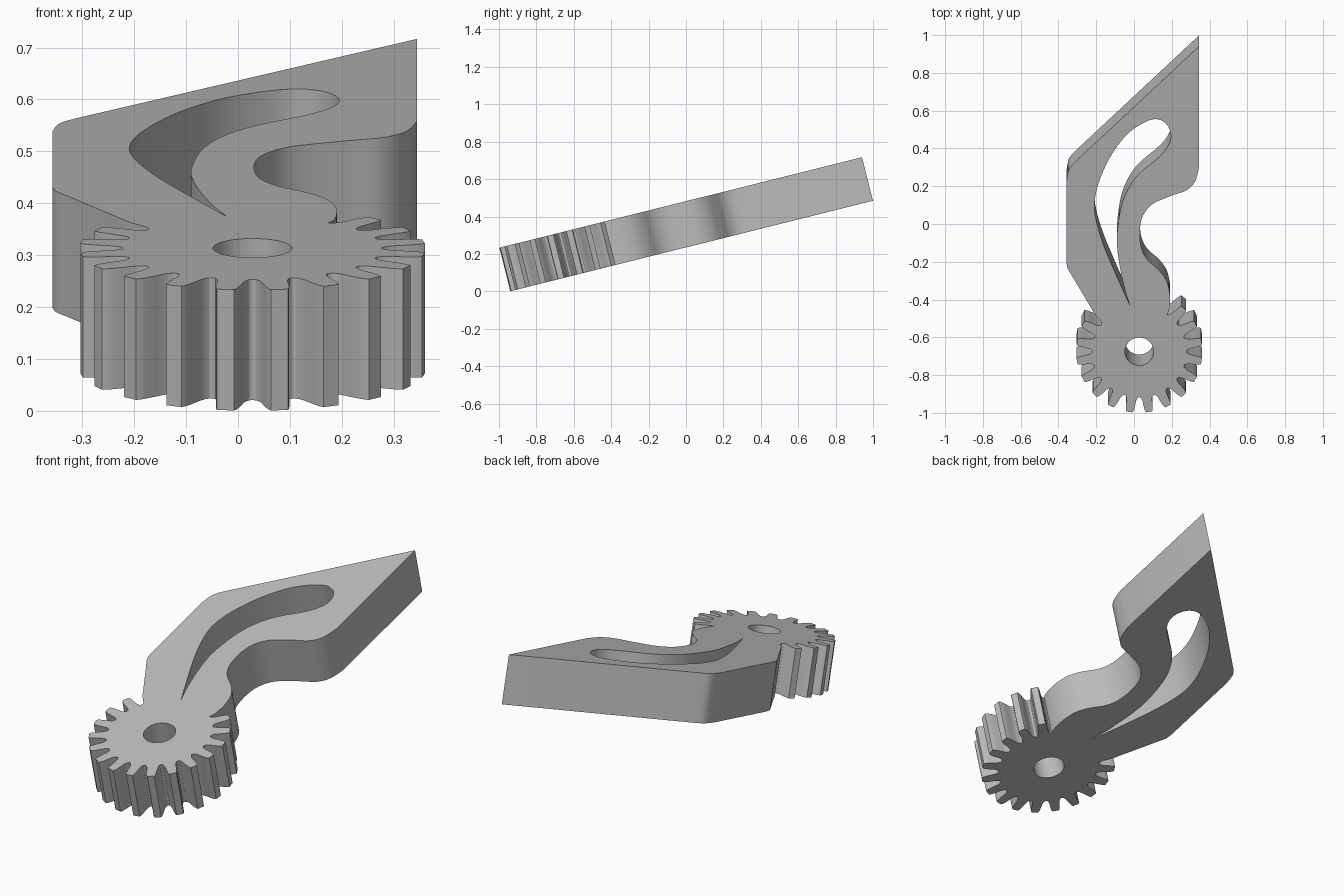
import bpy, bmesh
from math import radians, sin, cos

cube = bpy.data.objects.get("Cube")
if cube:
    bpy.data.objects.remove(cube, do_unlink=True)

THICK = 0.24
TILT = radians(14)
GEAR = (0.028, -0.666)


def smooth_path(pts, closed=False, steps=6):
    """Catmull-Rom curve through the points."""
    n = len(pts)
    pick = (lambda i: pts[i % n]) if closed else (lambda i: pts[max(0, min(n - 1, i))])
    out = []
    for i in range(n if closed else n - 1):
        a, b, c, d = (pick(i + k) for k in (-1, 0, 1, 2))
        for s in range(steps):
            t = s / steps
            out.append(tuple(
                0.5 * (2 * q + (r - p) * t + (2 * p - 5 * q + 4 * r - u) * t * t
                       + (3 * q - p - 3 * r + u) * t ** 3)
                for p, q, r, u in zip(a, b, c, d)))
    if not closed:
        out.append(pts[-1])
    return out


def polar(radius, degrees):
    a = radians(degrees)
    return (GEAR[0] + radius * cos(a), GEAR[1] + radius * sin(a))


# Gear teeth: half a tooth flank as (radius, angle from the tooth centre)
flank = [(0.334, 2.8), (0.326, 3.5), (0.31, 4.2), (0.29, 4.8),
         (0.27, 5.4), (0.258, 6.4), (0.251, 7.6), (0.249, 9)]
outline = [polar(r, 135 + a) for r, a in flank]
for k in range(1, 16):
    centre = 135 + 18 * k
    outline += [polar(r, centre - a) for r, a in reversed(flank[:-1])]
    outline += [polar(r, centre + a) for r, a in flank]

# Arm: right-hand S-curve, pointed tip, then two rounded corners on the left
outline += smooth_path([
    (0.185, -0.445), (0.19, -0.4), (0.188, -0.34), (0.17, -0.275), (0.13, -0.22),
    (0.08, -0.175), (0.05, -0.13), (0.034, -0.075), (0.032, 0.01), (0.05, 0.08),
    (0.1, 0.14), (0.2, 0.185), (0.28, 0.215), (0.325, 0.265), (0.345, 0.345)])
outline.append((0.345, 1.0))
outline += smooth_path([(-0.315, 0.365), (-0.345, 0.325), (-0.358, 0.26)])
outline += smooth_path([(-0.358, -0.17), (-0.352, -0.21), (-0.33, -0.25)])

# Curved slot with a pointed lower end
slot = smooth_path([
    (-0.02, -0.418), (-0.1, -0.235), (-0.16, -0.087), (-0.198, 0.04), (-0.209, 0.135),
    (-0.19, 0.245), (-0.13, 0.388), (-0.05, 0.504), (0.03, 0.57), (0.11, 0.602),
    (0.17, 0.577), (0.195, 0.515), (0.18, 0.455), (0.13, 0.393), (0.03, 0.306),
    (-0.03, 0.223), (-0.07, 0.115), (-0.09, -0.035), (-0.086, -0.13),
    (-0.07, -0.231), (-0.045, -0.34), (-0.02, -0.418)])[:-1]

# Shaft hole
hole = [polar(0.076, a) for a in range(0, 360, 8)]

# Extruded plate with its two openings
curve = bpy.data.curves.new("gear_lever", 'CURVE')
curve.dimensions = '2D'
curve.fill_mode = 'BOTH'
curve.extrude = THICK / 2
for loop in (outline, slot, hole):
    spline = curve.splines.new('POLY')
    spline.points.add(len(loop) - 1)
    for point, (x, y) in zip(spline.points, loop):
        point.co = (x, y, 0, 1)
    spline.use_cyclic_u = True
lever = bpy.data.objects.new("gear_lever", curve)
bpy.context.collection.objects.link(lever)
bpy.ops.object.select_all(action='DESELECT')
lever.select_set(True)
bpy.context.view_layer.objects.active = lever
bpy.ops.object.convert(target='MESH')
lever = bpy.context.object

bm = bmesh.new()
bm.from_mesh(lever.data)
bmesh.ops.remove_doubles(bm, verts=bm.verts, dist=0.0002)
bmesh.ops.recalc_face_normals(bm, faces=bm.faces)
bm.to_mesh(lever.data)
bm.free()

# Tilt the plate so it rises toward the back
lever.rotation_euler = (TILT, 0, 0)
lever.location = (0, 0, sin(TILT) + cos(TILT) * THICK / 2)
bpy.ops.object.shade_smooth_by_angle(angle=radians(30))

# Material
grey = bpy.data.materials.new("plain_grey")
grey.use_nodes = True
colour = (0.5, 0.5, 0.5, 1)
grey.diffuse_color = colour
grey.node_tree.nodes["Principled BSDF"].inputs["Base Color"].default_value = colour
lever.data.materials.clear()
lever.data.materials.append(grey)
